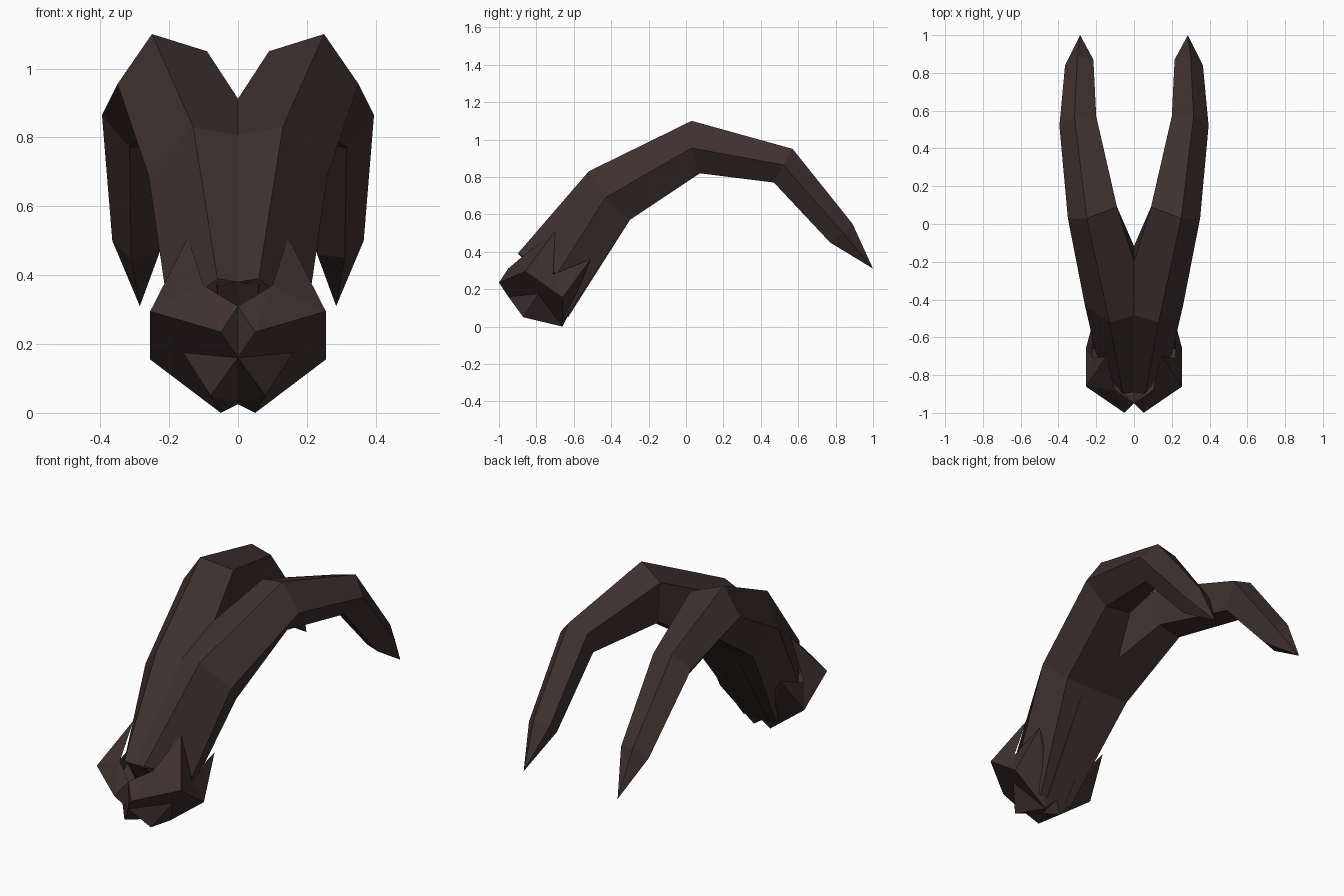
import bpy
import bmesh

cube = bpy.data.objects.get("Cube")
if cube:
    bpy.data.objects.remove(cube, do_unlink=True)

# Single dark brown horn colour
brown = bpy.data.materials.new("dark_brown_horn")
brown.use_nodes = True
colour = (.05, .031, .029, 1)
brown.diffuse_color = colour
brown.node_tree.nodes["Principled BSDF"].inputs["Base Color"].default_value = colour


def finish(name, bm, merge_seam):
    """Turn a half-model bmesh into an object and mirror it across x."""
    bmesh.ops.recalc_face_normals(bm, faces=bm.faces[:])
    mesh = bpy.data.meshes.new(name)
    bm.to_mesh(mesh)
    bm.free()
    mesh.materials.append(brown)
    obj = bpy.data.objects.new(name, mesh)
    bpy.context.collection.objects.link(obj)
    mirror = obj.modifiers.new("mirror", "MIRROR")
    mirror.use_axis[0] = True
    mirror.use_mirror_merge = merge_seam
    return obj


def loft(bm, sections, tip):
    """Skin a row of equal-sided sections, capped at the root and pointed at the tip."""
    rings = [[bm.verts.new(p) for p in section] for section in sections]
    bm.faces.new(rings[0])
    for lower, upper in zip(rings, rings[1:]):
        for i in range(len(lower)):
            j = (i + 1) % len(lower)
            bm.faces.new((lower[i], lower[j], upper[j], upper[i]))
    end = bm.verts.new(tip)
    last = rings[-1]
    for i in range(len(last)):
        bm.faces.new((last[i], last[(i + 1) % len(last)], end))


# Horn: five-sided sections (top, outer, lower outer, lower inner, upper inner)
root = [(.06, -.9, .39), (.2, -.69, .28), (.1, -.64, .05), (-.06, -.63, .05), (-.06, -.88, .37)]
neck = [(.13, -.52, .83), (.26, -.43, .69), (.2, -.3, .57), (-.08, -.3, .57), (-.08, -.46, .79)]
crown = [(.25, .03, 1.1), (.35, .03, .955), (.25, .07, .82), (.1, .09, .83), (.09, .09, 1.05)]
bend = [(.315, .57, .95), (.395, .52, .865), (.315, .47, .77), (.22, .49, .785), (.2, .57, .92)]
taper = [(.3, .89, .55), (.365, .84, .5), (.31, .77, .45), (.23, .79, .46), (.215, .87, .53)]
bm = bmesh.new()
loft(bm, [root, neck, crown, bend, taper], (.285, 1, .31))
finish("curved_horns", bm, False)

# Jagged collar around the root: named corners of one half
corners = {
    "notch": (0, -.95, .31), "brow": (.05, -1, .235), "chin": (0, -.95, .16),
    "cheek": (.255, -.86, .295), "jaw": (.255, -.66, .155), "heel": (.05, -.66, 0),
    "front_valley": (.1, -.88, .37), "front_spike": (.145, -.7, .51),
    "side_valley": (.22, -.71, .28), "rear_spike": (.215, -.51, .36),
    "hollow": (.16, -.79, .175), "fang": (.08, -.87, .05),
    "keel": (0, -.74, .025), "nape": (0, -.63, .06),
}
panels = [
    # upper rim and spikes
    "notch brow front_valley", "brow cheek front_valley",
    "front_valley cheek front_spike", "cheek side_valley front_spike",
    "cheek jaw side_valley", "jaw rear_spike side_valley",
    "jaw heel rear_spike", "heel nape rear_spike",
    # front notch and underside
    "notch chin brow", "brow chin hollow", "brow hollow cheek",
    "cheek hollow jaw", "hollow fang heel", "hollow heel jaw",
    "chin fang hollow", "chin keel fang", "fang keel heel", "keel nape heel",
]
bm = bmesh.new()
verts = {name: bm.verts.new(p) for name, p in corners.items()}
for panel in panels:
    bm.faces.new([verts[name] for name in panel.split()])
finish("jagged_collar", bm, True)
